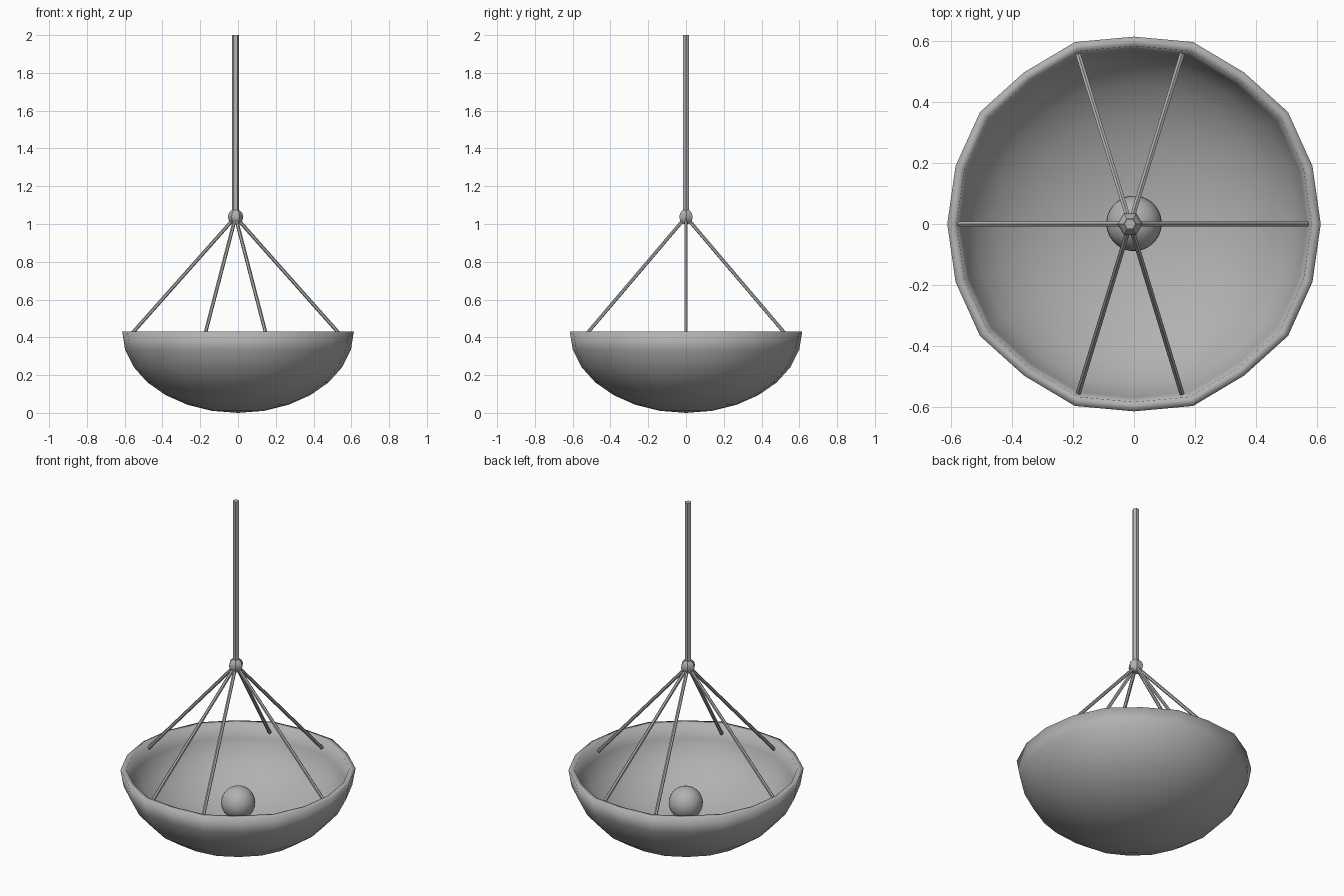
import bpy, bmesh, math
from mathutils import Matrix, Vector

if "Cube" in bpy.data.objects:
    bpy.data.objects.remove(bpy.data.objects["Cube"], do_unlink=True)

grey = bpy.data.materials.new("matt grey")
grey.use_nodes = True
colour = (0.44, 0.44, 0.44, 1)
grey.diffuse_color = colour
grey.node_tree.nodes["Principled BSDF"].inputs["Base Color"].default_value = colour


def finish(bm, name, smooth_angle):
    """Turn a bmesh into a named grey object, smooth below the given angle."""
    bmesh.ops.recalc_face_normals(bm, faces=bm.faces)
    mesh = bpy.data.meshes.new(name)
    bm.to_mesh(mesh)
    bm.free()
    mesh.materials.append(grey)
    obj = bpy.data.objects.new(name, mesh)
    bpy.context.collection.objects.link(obj)
    bpy.ops.object.select_all(action="DESELECT")
    obj.select_set(True)
    bpy.context.view_layer.objects.active = obj
    bpy.ops.object.shade_smooth_by_angle(angle=math.radians(smooth_angle))


def rod(name, start, end, radius, roll=0):
    """Six-sided bar between two points, rolled about its own axis."""
    start, end = Vector(start), Vector(end)
    axis = end - start
    bm = bmesh.new()
    bmesh.ops.create_cone(bm, cap_ends=True, segments=6, radius1=radius,
                          radius2=radius, depth=axis.length)
    turn = axis.to_track_quat("Z", "Y").to_matrix() @ Matrix.Rotation(roll, 3, "Z")
    bmesh.ops.rotate(bm, verts=bm.verts, matrix=turn)
    bmesh.ops.translate(bm, verts=bm.verts, vec=(start + end) / 2)
    finish(bm, name, 35)


def ball(name, centre, radius, segments, rings, smooth_angle):
    bm = bmesh.new()
    bmesh.ops.create_uvsphere(bm, u_segments=segments, v_segments=rings, radius=radius)
    bmesh.ops.rotate(bm, verts=bm.verts, matrix=Matrix.Rotation(math.pi / segments, 3, "Z"))
    bmesh.ops.translate(bm, verts=bm.verts, vec=centre)
    finish(bm, name, smooth_angle)


# Bowl: half ellipsoid shell, slightly irregular twenty-sided rim
RIM = 0.43
FLOOR = 0.06
SIDES = 20
RINGS = 7
MEAN_RADIUS = 0.615
quarter = [0.613, 0.616, 0.625, 0.615, 0.628, 0.615]


def ring_radius(i, j):
    """Rim irregularity fades out towards the bottom of the bowl."""
    k = i % 10
    rim = quarter[k if k <= 5 else 10 - k]
    return MEAN_RADIUS + (rim - MEAN_RADIUS) * (1 - j / RINGS)


def bridge(bm, a, b):
    for i in range(SIDES):
        n = (i + 1) % SIDES
        bm.faces.new((a[i], a[n], b[n], b[i]))


def shell_rings(bm, scale, depth):
    rings = []
    for j in range(RINGS):
        a = math.pi / 2 * j / RINGS
        rings.append([bm.verts.new((
            ring_radius(i, j) * scale * math.cos(a) * math.cos(math.tau * i / SIDES),
            ring_radius(i, j) * scale * math.cos(a) * math.sin(math.tau * i / SIDES),
            RIM - depth * math.sin(a))) for i in range(SIDES)])
    pole = bm.verts.new((0, 0, RIM - depth))
    for upper, lower in zip(rings, rings[1:]):
        bridge(bm, upper, lower)
    for i in range(SIDES):
        bm.faces.new((rings[-1][i], rings[-1][(i + 1) % SIDES], pole))
    return rings[0]


bm = bmesh.new()
outer_rim = shell_rings(bm, 1, RIM)
inner_rim = shell_rings(bm, 0.95, RIM - FLOOR)
bridge(bm, outer_rim, inner_rim)
finish(bm, "bowl", 180)

# Bulb floating inside the bowl
ball("bulb", (0, 0.002, 0.234), 0.091, 32, 16, 60)

# Ceiling stem and the hub that gathers the rods
HUB = Vector((-0.013, 0, 1.038))
rod("stem", HUB, (HUB.x, 0, 2), 0.019, math.pi / 2)
ball("hub", HUB, 0.041, 6, 6, 30)

# Six suspension rods fanning down into the rim
for n, degrees in enumerate((0, 73, 107, 180, 253, 287)):
    a = math.radians(degrees)
    foot = Vector((HUB.x + 0.58 * math.cos(a), 0.58 * math.sin(a), 0.385))
    rod(f"suspension_rod_{n + 1}", HUB, foot, 0.0095)
